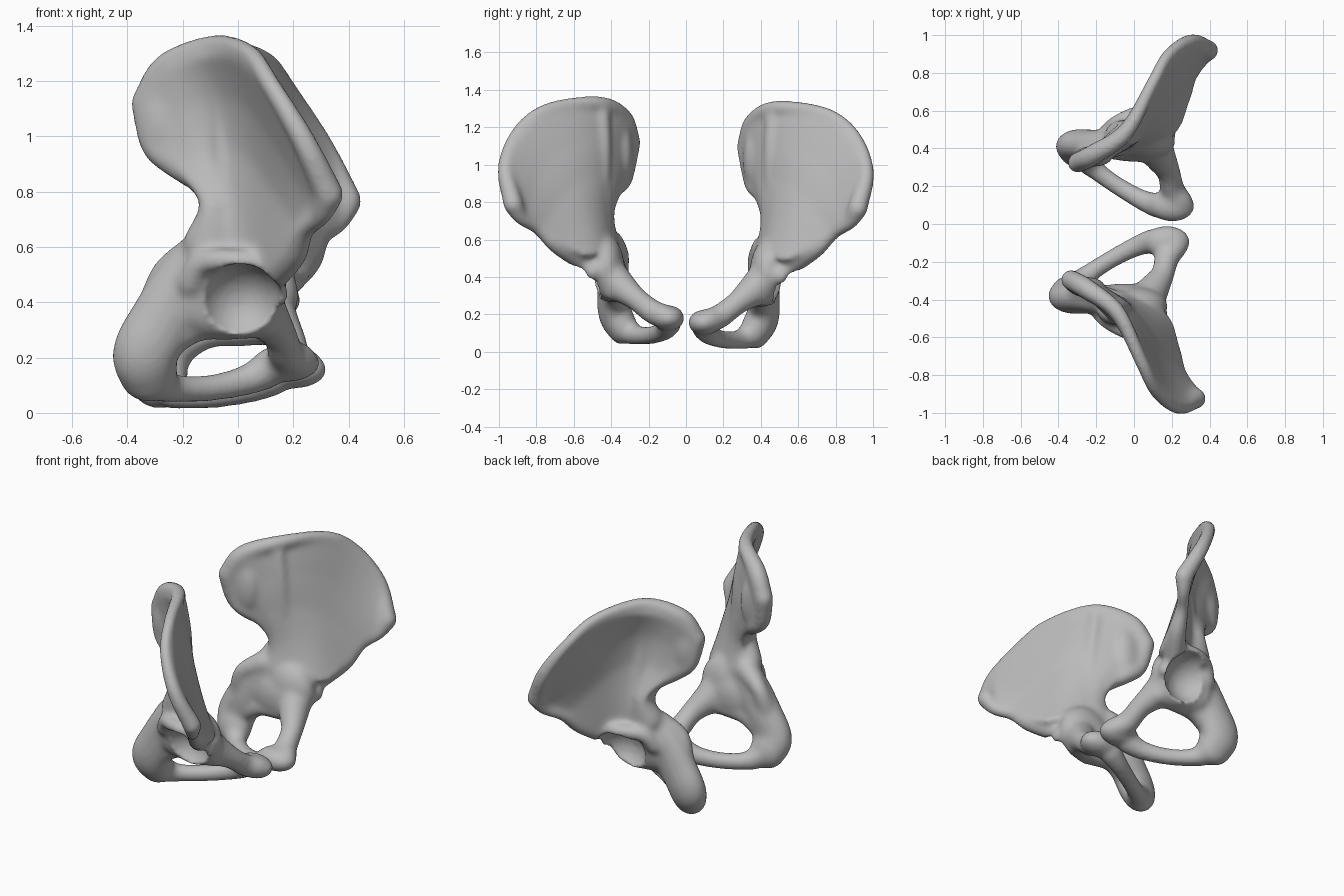
import bpy
import bmesh
from mathutils import Vector, Matrix

if "Cube" in bpy.data.objects:
    bpy.data.objects.remove(bpy.data.objects["Cube"])

bone = bpy.data.materials.new("bone_grey")
bone.use_nodes = True
GREY = (0.5, 0.5, 0.5, 1)
bone.diffuse_color = GREY
bone.node_tree.nodes["Principled BSDF"].inputs["Base Color"].default_value = GREY


def new_object(name, bm):
    mesh = bpy.data.meshes.new(name)
    bm.to_mesh(mesh)
    bm.free()
    ob = bpy.data.objects.new(name, mesh)
    bpy.context.collection.objects.link(ob)
    return ob


def baked(ob):
    """Mesh of the object with its modifiers applied."""
    bpy.context.view_layer.update()
    deps = bpy.context.evaluated_depsgraph_get()
    return bpy.data.meshes.new_from_object(ob.evaluated_get(deps))


def blob(bm, centre, radii):
    mat = Matrix.Translation(centre) @ Matrix.Diagonal((*radii, 1))
    bmesh.ops.create_icosphere(bm, subdivisions=3, radius=1, matrix=mat)


def limb(bm, points, flat=1, steps=7):
    """Limb through (x, y, z, radius) points, flattened sideways by a factor."""
    pts = [Vector(p) for p in points]
    pts = [2 * pts[0] - pts[1]] + pts + [2 * pts[-1] - pts[-2]]
    for a, b, c, d in zip(pts, pts[1:], pts[2:], pts[3:]):
        for i in range(steps + 1):
            t = i / steps
            p = b + (c - a) * t / 2 + (a * 2 - b * 5 + c * 4 - d) * t**2 / 2 \
                + (b * 3 - a - c * 3 + d) * t**3 / 2
            blob(bm, p[:3], (p[3], p[3] * flat, p[3]))


# Iliac wing: rows from crest to neck, columns from rear to front
CREST = [(-.335, -.295, 1.12), (-.255, -.34, 1.25), (-.085, -.47, 1.325), (.04, -.73, 1.3),
         (.12, -.89, 1.185), (.235, -.965, .99), (.33, -.925, .79)]
WING = [
    CREST,
    [(-.32, -.31, .98), (-.2, -.36, 1.1), (-.05, -.435, 1.16), (.05, -.61, 1.13),
     (.12, -.74, 1.03), (.2, -.82, .9), (.3, -.87, .73)],
    [(-.23, -.35, .89), (-.13, -.39, .93), (-.04, -.44, .96), (.05, -.54, .94),
     (.11, -.62, .87), (.17, -.7, .78), (.25, -.79, .67)],
    [(-.1, -.48, .74), (-.06, -.475, .75), (-.01, -.48, .76), (.04, -.51, .75),
     (.09, -.55, .72), (.14, -.61, .66), (.2, -.69, .57)],
    [(-.12, -.44, .56), (-.07, -.44, .55), (-.02, -.45, .54), (.03, -.47, .53),
     (.08, -.49, .52), (.12, -.52, .5), (.15, -.56, .48)],
]
bm = bmesh.new()
grid = [[bm.verts.new(p) for p in row] for row in WING]
for r0, r1 in zip(grid, grid[1:]):
    for i in range(len(r0) - 1):
        bm.faces.new((r0[i], r0[i + 1], r1[i + 1], r1[i]))
bmesh.ops.recalc_face_normals(bm, faces=bm.faces)
wing = new_object("wing_sheet", bm)
group = wing.vertex_groups.new(name="thickness")
row_weight = (.4, .28, .32, .6, .9)
cols = len(CREST)
for i in range(len(WING) * cols):
    row, col = divmod(i, cols)
    group.add([i], min(1, row_weight[row] + (.2 if col < 2 else 0)), "REPLACE")
sub = wing.modifiers.new("smooth_sheet", "SUBSURF")
sub.levels = sub.render_levels = 3
solid = wing.modifiers.new("thicken", "SOLIDIFY")
solid.thickness = .18
solid.offset = 0
solid.vertex_group = "thickness"
wing_mesh = baked(wing)
bpy.data.objects.remove(wing)

bm = bmesh.new()
bm.from_mesh(wing_mesh)
# Thick crest rim and front and rear margins
limb(bm, [(*p, r) for p, r in zip(CREST, (.055, .055, .045, .037, .037, .045, .055))])
limb(bm, [(.33, -.925, .79, .055), (.3, -.88, .715, .04), (.24, -.79, .66, .038),
          (.2, -.69, .575, .052), (.13, -.57, .495, .055)])
limb(bm, [(-.335, -.295, 1.12, .055), (-.305, -.32, .97, .05), (-.23, -.35, .9, .05),
          (-.12, -.445, .82, .045), (-.09, -.48, .73, .055), (-.12, -.45, .61, .08)])
# Rear joint surface and the fold in front of it
blob(bm, (-.25, -.335, 1.05), (.1, .055, .17))
limb(bm, [(-.09, -.45, 1.26, .045), (-.06, -.44, 1.1, .04), (-.05, -.45, .93, .045),
          (-.04, -.47, .77, .05)])
# Body around the socket
blob(bm, (0, -.43, .45), (.18, .1, .18))
blob(bm, (-.05, -.385, .4), (.21, .07, .14))
blob(bm, (.05, -.37, .36), (.1, .06, .09))
limb(bm, [(-.17, -.47, .47, .055), (-.13, -.52, .54, .045), (-.03, -.57, .55, .045),
          (.07, -.57, .525, .05), (.13, -.5, .43, .055)])
limb(bm, [(-.16, -.44, .46, .06), (-.16, -.43, .37, .055), (-.08, -.41, .32, .05),
          (.02, -.39, .315, .05), (.1, -.39, .33, .06)])
# Ischium, its tuberosity and its spine
limb(bm, [(-.12, -.42, .55, .1), (-.2, -.4, .46, .11), (-.27, -.39, .34, .12),
          (-.335, -.385, .22, .12), (-.325, -.345, .145, .108)], flat=.72)
limb(bm, [(-.31, -.34, .13, .08), (-.26, -.28, .092, .058)])
limb(bm, [(-.15, -.4, .58, .07), (-.245, -.355, .53, .05), (-.28, -.35, .48, .05),
          (-.3, -.37, .4, .06)])
limb(bm, [(-.25, -.38, .27, .07), (-.15, -.38, .315, .06), (0, -.38, .325, .055)])
# Lower ramus
limb(bm, [(-.3, -.32, .11, .065), (-.22, -.25, .087, .052), (-.1, -.175, .09, .05),
          (.02, -.115, .115, .056), (.1, -.09, .15, .067)])
# Pubic body and upper ramus
blob(bm, (.175, -.095, .18), (.125, .088, .07))
limb(bm, [(.22, -.12, .19, .065), (.175, -.18, .215, .066), (.15, -.27, .285, .064),
          (.1, -.35, .35, .085), (.06, -.42, .42, .1)])

right = new_object("right_hip_bone", bm)

# Socket cutter
bm = bmesh.new()
blob(bm, (.01, -.58, .39), (.155, .165, .152))
cutter = new_object("socket_cutter", bm)
cutter.hide_render = True


def remesh(ob, size):
    mod = ob.modifiers.new("fuse", "REMESH")
    mod.mode = "VOXEL"
    mod.voxel_size = size
    mod.use_smooth_shade = True


def relax(ob, count):
    mod = ob.modifiers.new("relax", "SMOOTH")
    mod.factor = .5
    mod.iterations = count


remesh(right, .011)
relax(right, 20)
cut = right.modifiers.new("socket", "BOOLEAN")
cut.operation = "DIFFERENCE"
cut.object = cutter
remesh(right, .011)
relax(right, 7)
right.data = baked(right)
right.modifiers.clear()
bpy.data.objects.remove(cutter)

# Mirrored partner, set slightly forward, lower and turned outward
mirrored = right.data.copy()
mirrored.transform(Matrix.Translation((.02, .012, -.024)) @ Matrix.Rotation(-.05, 4, "Z")
                   @ Matrix.Diagonal((1, -1, 1, 1)))
mirrored.flip_normals()
left = bpy.data.objects.new("left_hip_bone", mirrored)
bpy.context.collection.objects.link(left)

for ob in (right, left):
    ob.data.materials.clear()
    ob.data.materials.append(bone)
    ob.data.polygons.foreach_set("use_smooth", [True] * len(ob.data.polygons))
